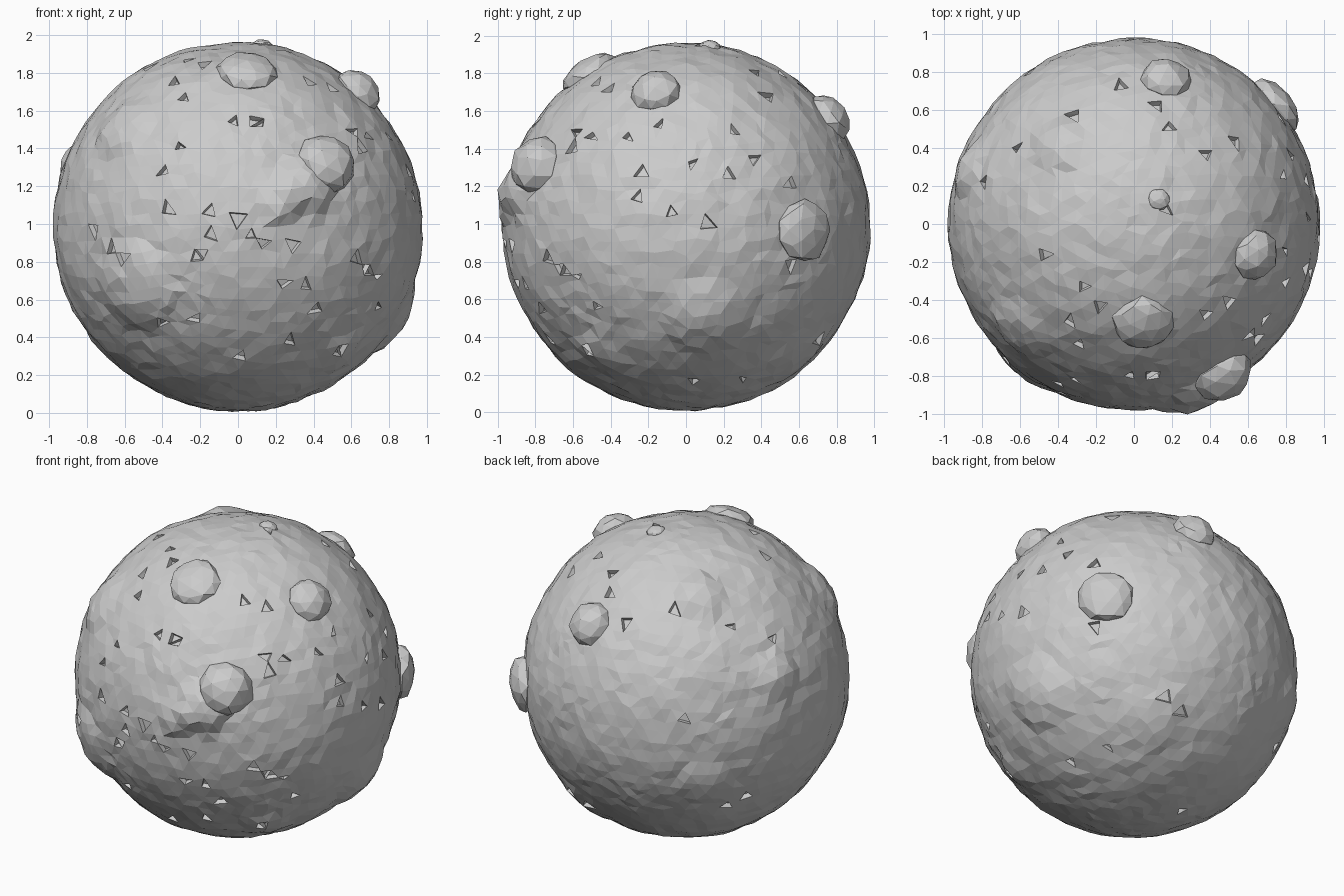
import bpy, bmesh, random
from math import sqrt
from mathutils import Vector, Matrix, noise

if "Cube" in bpy.data.objects:
    bpy.data.objects.remove(bpy.data.objects["Cube"])

random.seed(4)
C = Vector((0, 0, 0.985))
R = 0.98

# low swellings: direction x, y, z, radius, height
SOFT = [
    (-.60, -.55, .52, .20, .045), (-.40, .42, .80, .17, .05),
    (-.90, .30, .35, .16, .05), (-.55, -.74, -.32, .26, .06),
    (.84, .10, -.48, .24, .045), (.35, .62, -.72, .22, .025),
    (.36, -.88, .22, .17, .08), (.22, -.95, .12, .12, .045),
    (-.65, .70, -.30, .18, .03), (.53, -.45, -.66, .16, .025),
]
# crisp round boulders: direction x, y, z, radius, height
BOULDERS = [
    (.05, -.53, .83, .16, .075), (.47, -.80, .33, .165, .135),
    (.64, -.16, .72, .135, .10), (.17, .76, .58, .135, .095),
    (.75, .63, -.02, .17, .09), (.13, .13, .96, .06, .04),
]
# pits read from the front (x, z), the right (y, z) and the top (x, y)
FRONT = [(.1, 1.54), (-.3, 1.44), (-.39, 1.3), (-.14, 1.08), (-.36, 1.08), (-.15, .96), (0, 1),
         (.06, .93), (.13, .9), (.3, .9), (-.2, .83), (.36, .67), (.7, .77), (.55, .36),
         (-.6, .8), (.27, .37), (.38, 1.75), (.74, .55), (-.33, 1.75), (.62, 1.46)]
RIGHT = [(-.68, .78), (-.5, 1.46), (-.32, 1.45), (-.16, 1.52), (-.24, 1.26), (.05, 1.33), (.25, 1.25),
         (.35, 1.35), (.25, 1.48), (-.1, 1.05), (.11, 1.02), (.57, 1.2), (-.48, .55), (-.5, .33),
         (.55, .78), (.3, .17), (-.78, .57)]
TOP = [(.16, .1), (.38, .37), (-.48, -.17), (-.25, -.33), (.68, -.52), (.1, -.8), (-.28, -.62),
       (-.06, .73), (.23, .77)]


def third(a, b):
    return sqrt(max(0.0, R * R - a * a - b * b))


def rand_vec():
    return Vector([random.uniform(-1, 1) for _ in range(3)])


def finish(bm, name, matrix):
    bm.transform(matrix)
    bmesh.ops.recalc_face_normals(bm, faces=bm.faces)
    me = bpy.data.meshes.new(name)
    bm.to_mesh(me)
    bm.free()
    bpy.context.collection.objects.link(bpy.data.objects.new(name, me))


# main rock ball: rough facets and low swellings
bm = bmesh.new()
bmesh.ops.create_icosphere(bm, subdivisions=5, radius=1)
for v in bm.verts:
    d = (v.co + rand_vec() * 0.017).normalized()
    r = R - 0.003 + 0.008 * noise.noise(d * 3) + random.uniform(-.006, .006)
    for x, y, z, rad, h in SOFT:
        t = (d - Vector((x, y, z)).normalized()).length / rad
        if t < 1:
            r += h * (1 - t * t) ** 0.8
    v.co = d * r

# small angular pits
targets = [Vector((x, -third(x, z - C.z), z - C.z)) for x, z in FRONT]
targets += [Vector((third(y, z - C.z), y, z - C.z)) for y, z in RIGHT]
targets += [Vector((x, y, third(x, y))) for x, y in TOP]
targets += [rand_vec().normalized() * R for _ in range(28)]
centres = [(f, f.calc_center_median()) for f in bm.faces]
pits = list({min(centres, key=lambda fc: (fc[1] - t).length_squared)[0] for t in targets})
bmesh.ops.inset_individual(bm, faces=pits, thickness=0.007, depth=-0.03)
bmesh.ops.triangulate(bm, faces=bm.faces)
finish(bm, "rock_ball", Matrix.Translation(C))

# boulders half sunk into the surface
for i, (x, y, z, rad, h) in enumerate(BOULDERS):
    bm = bmesh.new()
    bmesh.ops.create_icosphere(bm, subdivisions=2, radius=1)
    for v in bm.verts:
        v.co += rand_vec() * 0.06
        v.co = Vector((v.co.x * rad, v.co.y * rad, v.co.z * h))
    d = Vector((x, y, z)).normalized()
    rot = d.to_track_quat('Z', 'Y').to_matrix().to_4x4()
    finish(bm, f"boulder_{i + 1}", Matrix.Translation(C + d * (R - 0.01)) @ rot)
